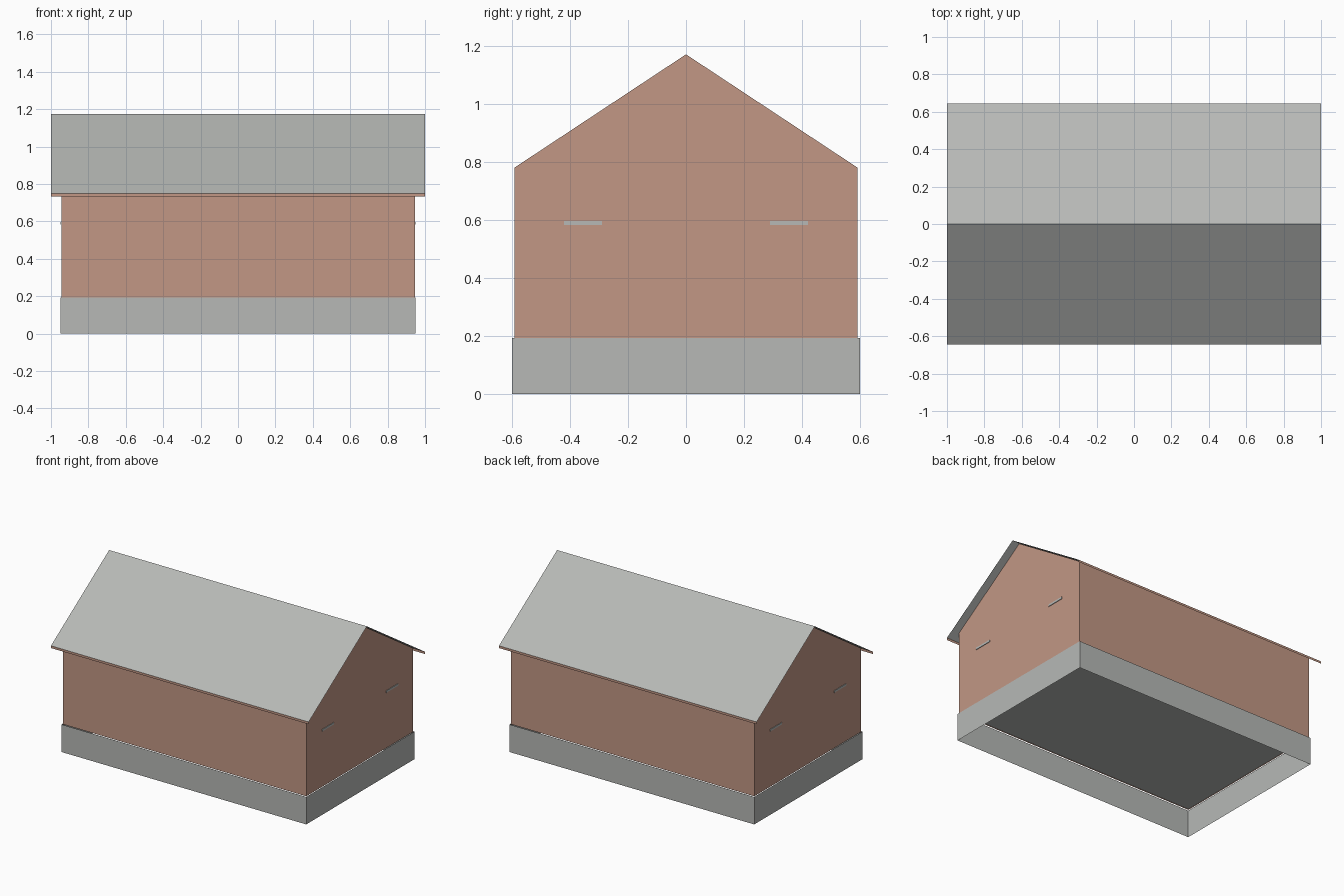
import bpy

if "Cube" in bpy.data.objects:
    bpy.data.objects.remove(bpy.data.objects["Cube"])


def material(name, rgb):
    lin = [((c / 255 + 0.055) / 1.055) ** 2.4 for c in rgb]
    m = bpy.data.materials.new(name)
    m.diffuse_color = (*lin, 1)
    m.use_nodes = True
    m.node_tree.nodes["Principled BSDF"].inputs["Base Color"].default_value = m.diffuse_color
    return m


grey = material("stone_grey", (183, 185, 182))
brown = material("clay_brown", (194, 151, 133))


def mesh_object(name, verts, faces, mat):
    me = bpy.data.meshes.new(name)
    me.from_pydata(verts, [], faces)
    me.materials.append(mat)
    ob = bpy.data.objects.new(name, me)
    bpy.context.collection.objects.link(ob)
    return ob


def extrude_x(name, profile, half, mat, closed=False, caps=False):
    """Sweep a (y, z) profile along x from -half to half."""
    n = len(profile)
    verts = [(x, y, z) for x in (half, -half) for y, z in profile]
    faces = [(i, n + i, n + (i + 1) % n, (i + 1) % n)
             for i in range(n if closed else n - 1)]
    if caps:
        faces += [tuple(range(n)), tuple(reversed(range(n, 2 * n)))]
    return mesh_object(name, verts, faces, mat)


RIDGE, EAVE_Y, EAVE_Z = 1.174, 0.645, 0.749
WALL_X, WALL_Y, WALL_TOP = 0.945, 0.592, 0.78
BASE_X, BASE_Y, BASE_TOP = 0.95, 0.60, 0.193

# Foundation: thin ring open at top and bottom
corners = [(-BASE_X, -BASE_Y), (BASE_X, -BASE_Y), (BASE_X, BASE_Y), (-BASE_X, BASE_Y)]
mesh_object("foundation",
            [(x, y, z) for z in (0, BASE_TOP) for x, y in corners],
            [(i, (i + 1) % 4, 4 + (i + 1) % 4, 4 + i) for i in range(4)], grey)

# Walls: two long sides and two gable ends
for s in (-1, 1):
    side = "front" if s < 0 else "back"
    extrude_x(side + "_wall", [(s * WALL_Y, BASE_TOP), (s * WALL_Y, WALL_TOP)][::s],
              WALL_X, brown)
    gable = [(-WALL_Y, BASE_TOP), (WALL_Y, BASE_TOP), (WALL_Y, WALL_TOP),
             (0, RIDGE - 0.003), (-WALL_Y, WALL_TOP)]
    mesh_object(("left" if s < 0 else "right") + "_gable",
                [(s * WALL_X, y, z) for y, z in gable[::s]], [tuple(range(5))], brown)

# Floor slab
extrude_x("floor", [(-WALL_Y, BASE_TOP + 0.006), (WALL_Y, BASE_TOP + 0.006)], WALL_X, grey)

# Pitched roof sheet and eave boards
extrude_x("roof", [(-EAVE_Y, EAVE_Z), (0, RIDGE), (EAVE_Y, EAVE_Z)][::-1], 1.0, grey)
for s in (-1, 1):
    extrude_x(("front" if s < 0 else "back") + "_eave_board",
              [(s * EAVE_Y, EAVE_Z - 0.016), (s * EAVE_Y, EAVE_Z)][::s], 1.0, brown)

# Narrow vent strips on both gables
for sx in (-1, 1):
    for sy in (-1, 1):
        strip = extrude_x("vent_strip",
                          [(sy * 0.355 + y, 0.59 + z) for y, z in
                           ((-0.066, -0.007), (0.066, -0.007), (0.066, 0.007), (-0.066, 0.007))],
                          0.002, grey, closed=True, caps=True)
        strip.location.x = sx * (WALL_X + 0.002)
